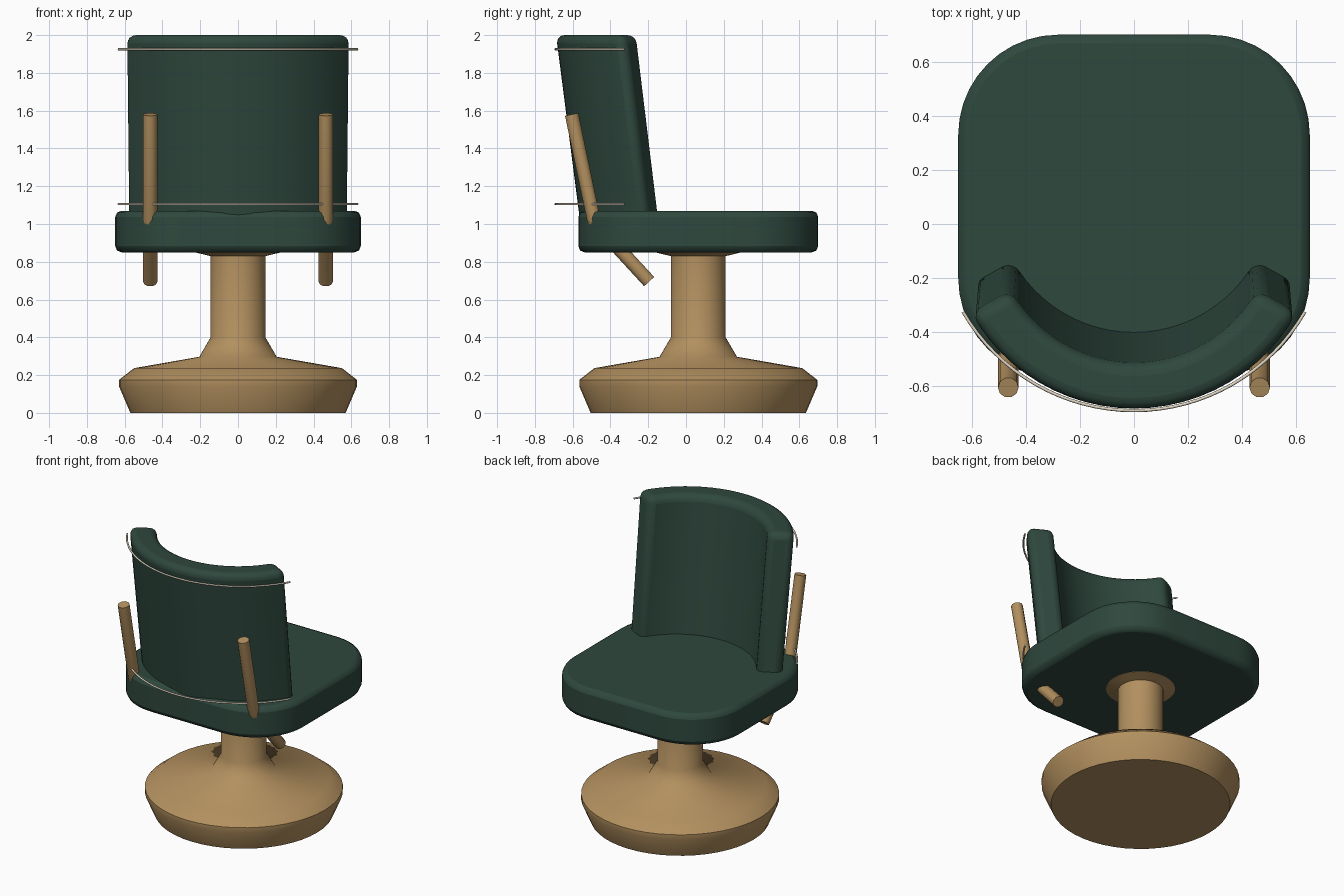
import bpy, bmesh
from math import sin, cos, pi, radians

if "Cube" in bpy.data.objects:
    bpy.data.objects.remove(bpy.data.objects["Cube"])


def material(name, rgb):
    m = bpy.data.materials.new(name)
    m.diffuse_color = (*rgb, 1)
    m.use_nodes = True
    m.node_tree.nodes["Principled BSDF"].inputs["Base Color"].default_value = m.diffuse_color
    return m


GREEN = material("green_fabric", (0.028, 0.065, 0.048))
WOOD = material("wood", (0.45, 0.28, 0.115))
PIPING = material("piping", (0.75, 0.68, 0.55))
CY = 0.065  # centre of seat and pedestal in y


def finish(name, bm, mat, bevel=0, segs=3, angle=35):
    bmesh.ops.recalc_face_normals(bm, faces=bm.faces)
    me = bpy.data.meshes.new(name)
    bm.to_mesh(me)
    bm.free()
    ob = bpy.data.objects.new(name, me)
    bpy.context.collection.objects.link(ob)
    me.materials.append(mat)
    if bevel:
        b = ob.modifiers.new("bevel", 'BEVEL')
        b.width, b.segments, b.limit_method = bevel, segs, 'ANGLE'
        b.angle_limit = radians(40)
    bpy.ops.object.select_all(action='DESELECT')
    ob.select_set(True)
    bpy.context.view_layer.objects.active = ob
    bpy.ops.object.shade_smooth_by_angle(angle=radians(angle))
    return ob


def tube(name, points, radius, mat):
    cu = bpy.data.curves.new(name, 'CURVE')
    cu.dimensions = '3D'
    cu.bevel_depth, cu.bevel_resolution, cu.use_fill_caps = radius, 3, True
    sp = cu.splines.new('POLY')
    sp.points.add(len(points) - 1)
    for p, co in zip(sp.points, points):
        p.co = (*co, 1)
    sp.use_smooth = True
    ob = bpy.data.objects.new(name, cu)
    bpy.context.collection.objects.link(ob)
    cu.materials.append(mat)


# pedestal: turned base, column and flared top
profile = [(0, 0), (0.57, 0), (0.63, 0.14), (0.63, 0.175), (0.55, 0.237), (0.205, 0.297),
           (0.145, 0.40), (0.145, 0.83), (0.22, 0.848), (0.22, 0.87), (0, 0.87)]
bm = bmesh.new()
vs = [bm.verts.new((r, CY, z)) for r, z in profile]
es = [bm.edges.new(e) for e in zip(vs, vs[1:])]
bmesh.ops.spin(bm, geom=vs + es, cent=(0, CY, 0), axis=(0, 0, 1), angle=2 * pi, steps=48)
bmesh.ops.remove_doubles(bm, verts=bm.verts, dist=1e-4)
finish("pedestal", bm, WOOD, angle=50)

# seat: rounded-square cushion
bm = bmesh.new()
R, HX, HY, N = 0.37, 0.65, 0.635, 10
ring = []
for k, (sx, sy) in enumerate([(1, 1), (-1, 1), (-1, -1), (1, -1)]):
    for i in range(N + 1):
        a = (k + i / N) * pi / 2
        ring.append(bm.verts.new((sx * (HX - R) + R * cos(a), CY + sy * (HY - R) + R * sin(a), 0.85)))
face = bm.faces.new(ring)
top = bmesh.ops.extrude_face_region(bm, geom=[face])["geom"]
bmesh.ops.translate(bm, vec=(0, 0, 0.22), verts=[v for v in top if isinstance(v, bmesh.types.BMVert)])
finish("seat", bm, GREEN, 0.033, 2)

# backrest: curved, sheared slab that sinks into the seat
bm = bmesh.new()
cols = []
N = 24
for i in range(N + 1):
    a = radians(-61 + 122 * i / N)
    col = []
    for z, k, cy in ((0.95, 0.982, 0.125), (2.0, 1.0, 0.002)):
        for r in (0.52, 0.69):
            col.append(bm.verts.new((k * r * sin(a), cy - k * r * cos(a), z)))
    cols.append(col)
for p, q in zip(cols, cols[1:]):
    for i, j in ((0, 1), (1, 3), (3, 2), (2, 0)):
        bm.faces.new((p[i], p[j], q[j], q[i]))
for c in (cols[0], cols[-1]):
    bm.faces.new((c[0], c[1], c[3], c[2]))
finish("backrest", bm, GREEN, 0.045, 4)

# piping wires around the backrest
for name, z in (("lower_piping", 1.105), ("upper_piping", 1.925)):
    arc = [radians(-60 + 120 * i / 32) for i in range(33)]
    tube(name, [(0.73 * sin(a), 0.04 - 0.73 * cos(a), z) for a in arc], 0.006, PIPING)

# bent wooden back supports
for side, s in (("left", -1), ("right", 1)):
    x = 0.465 * s
    tube(side + "_support", [(x, -0.605, 1.58), (x, -0.49, 1.03), (x, -0.465, 0.985),
                             (x, -0.425, 0.945), (x, -0.195, 0.695)], 0.038, WOOD)
